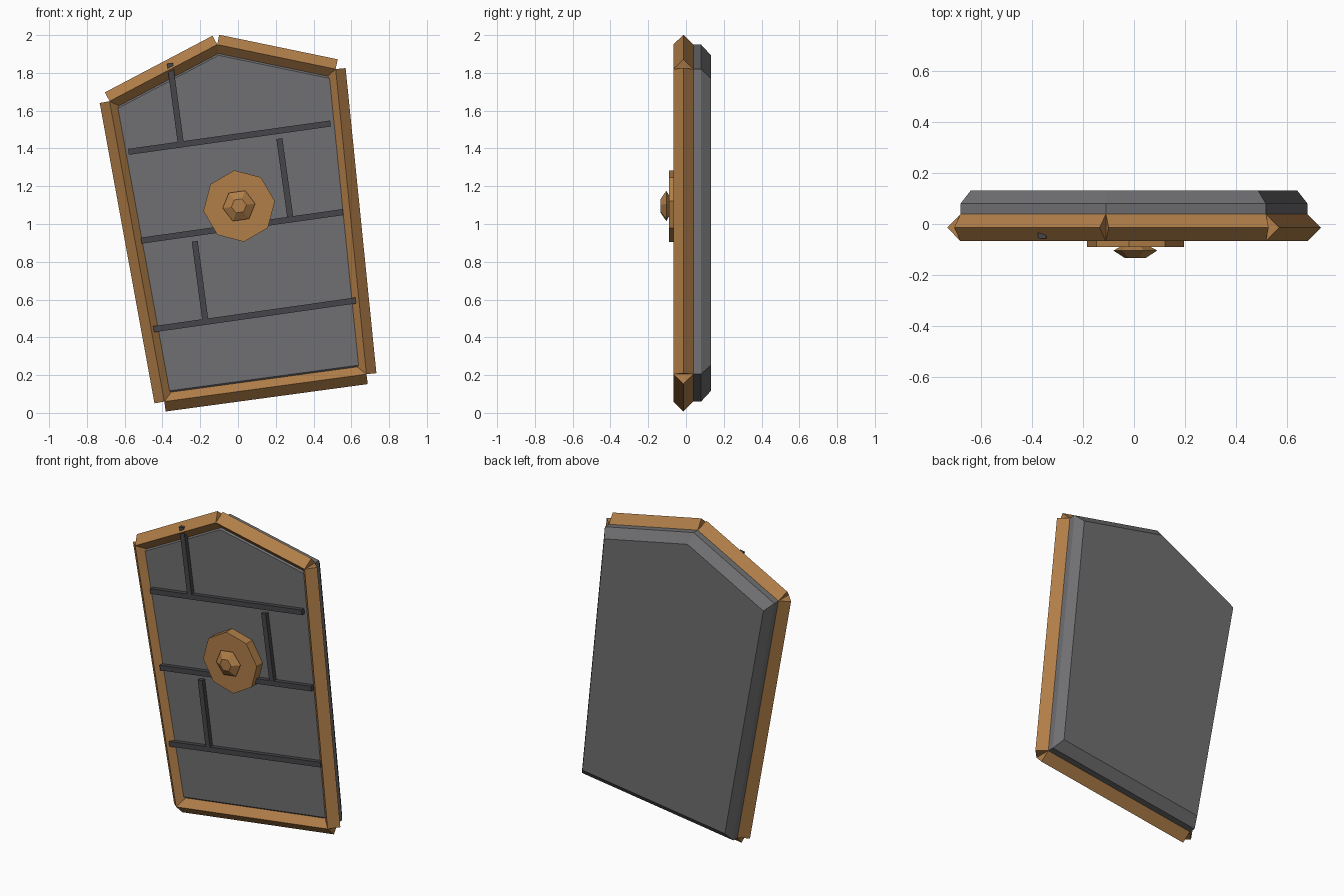
import bpy, bmesh, math
from mathutils import Vector

if "Cube" in bpy.data.objects:
    bpy.data.objects.remove(bpy.data.objects["Cube"])


def material(name, rgb):
    m = bpy.data.materials.new(name)
    m.diffuse_color = (*rgb, 1)
    m.use_nodes = True
    m.node_tree.nodes["Principled BSDF"].inputs["Base Color"].default_value = m.diffuse_color
    return m


BRONZE = material("bronze", (0.44, 0.21, 0.066))
GREY = material("grey", (0.16, 0.16, 0.168))
DARK = material("dark_grey", (0.062, 0.062, 0.069))

# Shield outline in x, z
OUTLINE = [(-0.39, 0.06), (0.68, 0.205), (0.517, 1.82), (-0.11, 1.95), (-0.68, 1.65)]
TILT = math.radians(7.8)


def loft(name, rings, mat):
    """Skin matching rings of points, capping both ends."""
    bm = bmesh.new()
    rows = [[bm.verts.new(p) for p in ring] for ring in rings]
    n = len(rows[0])
    for a, b in zip(rows, rows[1:]):
        for i in range(n):
            j = (i + 1) % n
            bm.faces.new((a[i], a[j], b[j], b[i]))
    bm.faces.new(rows[0][::-1])
    bm.faces.new(rows[-1])
    bmesh.ops.recalc_face_normals(bm, faces=bm.faces)
    me = bpy.data.meshes.new(name)
    bm.to_mesh(me)
    bm.free()
    me.materials.append(mat)
    ob = bpy.data.objects.new(name, me)
    bpy.context.collection.objects.link(ob)
    return ob


def slab_ring(y, s):
    return [(x * s, y, 1 + (z - 1) * s) for x, z in OUTLINE]


def bar(name, a, b, y, section, mat):
    """Straight bar between two x, z points; section is (across, y) offsets."""
    d = (Vector(b) - Vector(a)).normalized()
    side = Vector((-d.y, d.x))
    rings = [[(p[0] + side.x * u, y + v, p[1] + side.y * u) for u, v in section]
             for p in (a, b)]
    return loft(name, rings, mat)


def turned(name, sides, profile, cx, cz, phase, mat):
    """Faceted round part along y; profile is (radius, y)."""
    rings = []
    for r, y in profile:
        angles = [phase + math.tau * i / sides for i in range(sides)]
        rings.append([(cx + r * math.cos(t), y, cz + r * math.sin(t)) for t in angles])
    return loft(name, rings, mat)


# Board with chamfered front and back
loft("shield_board", [slab_ring(-0.03, 0.94), slab_ring(0.02, 1),
                      slab_ring(0.08, 1), slab_ring(0.132, 0.94)], GREY)

# Diamond-section rim, one bar per side
R = 0.053
DIAMOND = [(R, 0), (0, R), (-R, 0), (0, -R)]
for i, name in enumerate(("bottom", "right", "top_right", "top_left", "left")):
    bar("rim_" + name, OUTLINE[i], OUTLINE[(i + 1) % 5], -0.014, DIAMOND, BRONZE)

# Plank seams: three across, three upright
W = 0.016
SQUARE = [(W, W), (-W, W), (-W, -W), (W, -W)]
SEAMS = [((-0.58, 1.382), (0.49, 1.532)), ((-0.512, 0.912), (0.556, 1.063)),
         ((-0.447, 0.443), (0.623, 0.595)), ((-0.36, 1.85), (-0.304, 1.435)),
         ((0.219, 1.452), (0.276, 1.04)), ((-0.229, 0.908), (-0.174, 0.497))]
for i, (a, b) in enumerate(SEAMS):
    bar(f"plank_strip_{i + 1}", a, b, -0.041, SQUARE, DARK)

# Octagonal boss plate and hexagonal stud
turned("boss_plate", 8, [(0.191, -0.02), (0.191, -0.09)], 0.006, 1.095, TILT, BRONZE)
turned("boss_stud", 6, [(0.05, -0.085), (0.087, -0.104), (0.04, -0.134)],
       0.005, 1.096, TILT, BRONZE)
